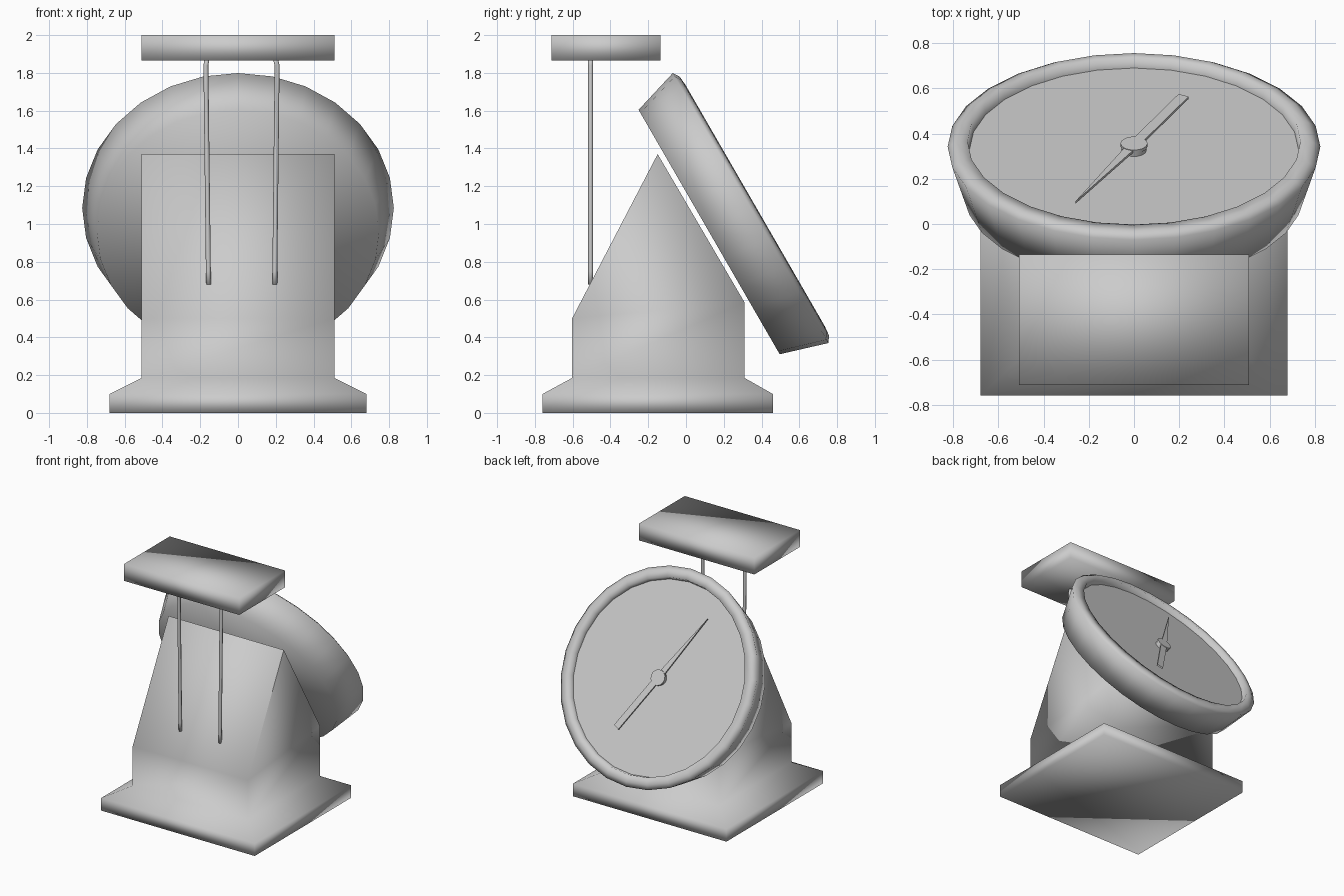
import bpy, bmesh, math
from mathutils import Matrix, Vector

if "Cube" in bpy.data.objects:
    bpy.data.objects.remove(bpy.data.objects["Cube"])


def finish(name, bm, matrix=None, smooth=True):
    bmesh.ops.remove_doubles(bm, verts=bm.verts, dist=1e-5)
    bmesh.ops.recalc_face_normals(bm, faces=bm.faces)
    mesh = bpy.data.meshes.new(name)
    bm.to_mesh(mesh)
    bm.free()
    obj = bpy.data.objects.new(name, mesh)
    bpy.context.collection.objects.link(obj)
    if matrix:
        obj.matrix_world = matrix
    for p in mesh.polygons:
        p.use_smooth = smooth
    return obj


def loft(name, rings, matrix=None, smooth=True, cap_end=True):
    """Skin equal-length rings of points, capping the ends."""
    bm = bmesh.new()
    loops = [[bm.verts.new(p) for p in r] for r in rings]
    n = len(rings[0])
    for a, b in zip(loops, loops[1:]):
        for i in range(n):
            j = (i + 1) % n
            bm.faces.new((a[i], a[j], b[j], b[i]))
    bm.faces.new(loops[0][::-1])
    if cap_end:
        bm.faces.new(loops[-1])
    return finish(name, bm, matrix, smooth)


def rect(hx, y0, y1, z0, z1=None):
    z1 = z0 if z1 is None else z1
    return [(-hx, y0, z0), (hx, y0, z0), (hx, y1, z1), (-hx, y1, z1)]


def circle(r, z, n, center=(0, 0)):
    return [(center[0] + r * math.cos(2 * math.pi * i / n),
             center[1] + r * math.sin(2 * math.pi * i / n), z) for i in range(n)]


# Plinth and wedge-topped housing; the ridge closes to a single edge
bm_body = loft("housing", [
    rect(0.68, -0.76, 0.46, 0.0),
    rect(0.68, -0.76, 0.46, 0.10),
    rect(0.51, -0.603, 0.31, 0.185),
    rect(0.51, -0.603, 0.31, 0.50, 0.585),
    rect(0.51, -0.1501, -0.1499, 1.37),
])

# Weighing tray
loft("weighing_tray", [rect(0.51, -0.712, -0.135, 1.865),
                       rect(0.51, -0.712, -0.135, 2.0)])

# Two thin rods holding the tray
for side, xs in (("left", (-0.155, -0.157, -0.17, -0.163)),
                 ("right", (0.195, 0.195, 0.207, 0.197))):
    path = list(zip(xs, (0.68, 0.75, 1.84, 1.88)))
    loft(side + "_tray_rod",
         [[(x + p[0], -0.505 + p[1], z) for p in circle(0.013, 0, 8)] for x, z in path])

# Dial frame: local z is the dial axis, local y runs up the dial
axis = Vector((0, math.sin(math.radians(60)), math.cos(math.radians(60))))
up = Vector((0, -axis.z, axis.y))
dial = Matrix.Translation((0, 0.1225, 0.9575)) @ \
    Matrix((up.cross(axis), up, axis)).transposed().to_4x4()

# Flared dial case with a rounded lip
SIDES = 28
profile = [(0.747, 0), (0.825, 0.254), (0.79, 0.276), (0.737, 0.281), (0.728, 0.23)]
loft("dial_case", [circle(r, z, SIDES) for r, z in profile], dial, cap_end=False)

# Flat dial face
bm = bmesh.new()
bm.faces.new([bm.verts.new(p) for p in circle(0.73, 0.235, SIDES)])
face = finish("dial_face", bm, dial, smooth=False)
face.data.polygons[0].use_smooth = False

# Pointer: tapered tip and straight tail, with a hub underneath and on top
turn = dial @ Matrix.Rotation(math.atan2(-0.26, 0.51), 4, 'Z')
outline = [(-0.025, -0.483), (0.025, -0.483), (0.025, 0.0), (0.022, 0.06),
           (0.0, 0.572), (-0.022, 0.06), (-0.025, 0.0)]
loft("pointer", [[(x, y, z) for x, y in outline] for z in (0.256, 0.268)], turn, smooth=False)
for name, r, z0, z1 in (("pointer_hub", 0.055, 0.233, 0.256), ("pointer_cap", 0.06, 0.255, 0.271)):
    hub = loft(name, [circle(r, z, 14) for z in (z0, z1)], dial)
    for p in hub.data.polygons:
        p.use_smooth = len(p.vertices) == 4
